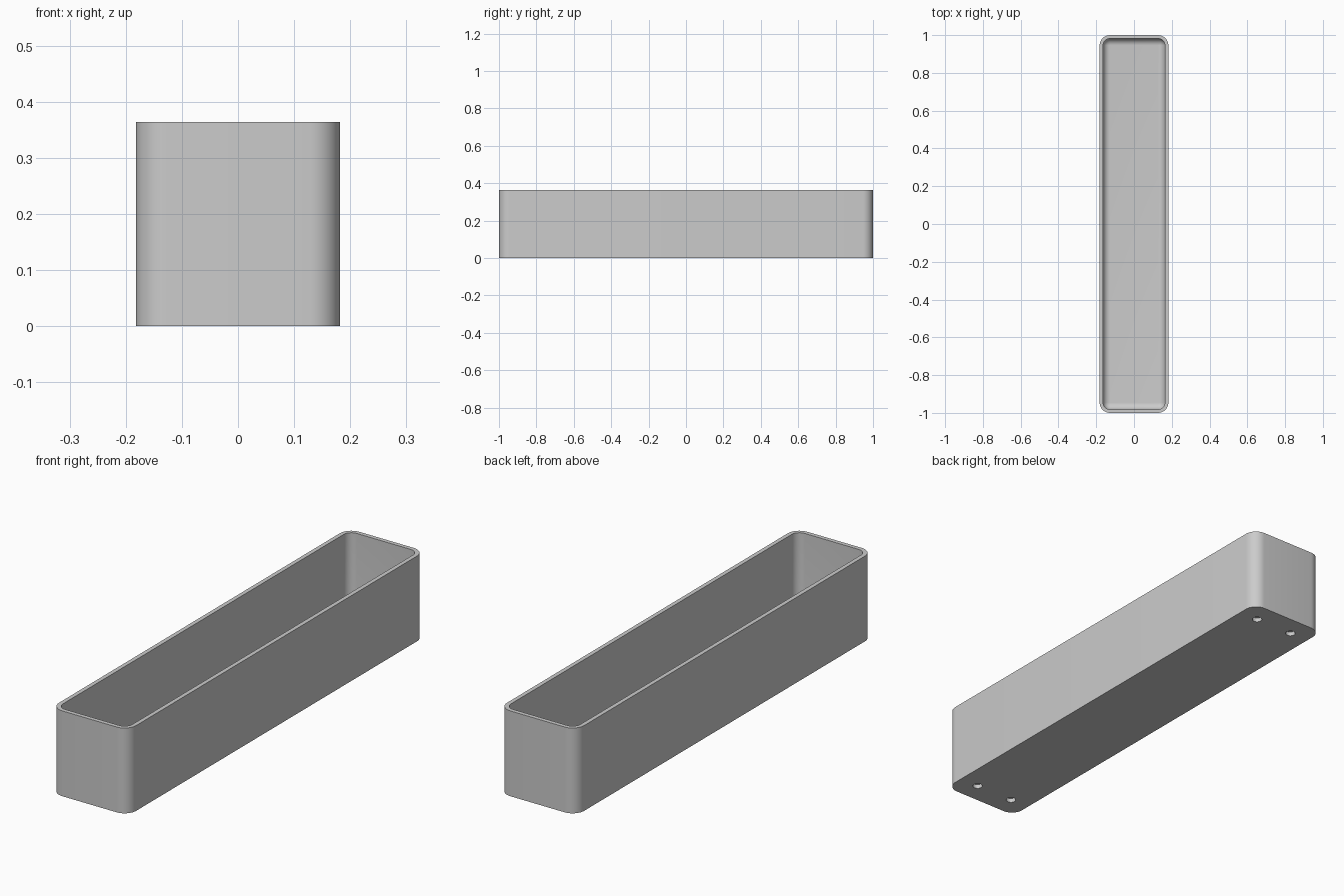
import bpy, bmesh
from math import sin, cos, pi, radians

cube = bpy.data.objects.get("Cube")
if cube:
    bpy.data.objects.remove(cube, do_unlink=True)

UNIT = 2 / 110                      # the tray is 110 x 20 x 20 units
HALF_X, HALF_Y, HEIGHT = 10 * UNIT, 55 * UNIT, 20 * UNIT
WALL, FLOOR = UNIT, 2 * UNIT
OUTER_R, INNER_R = 3 * UNIT, 2 * UNIT
HOLE_R, HOLE_DEPTH = 1.1 * UNIT, UNIT
STEPS = 10

gray = bpy.data.materials.new("light gray")
gray.use_nodes = True
gray.diffuse_color = (0.6, 0.6, 0.6, 1)
gray.node_tree.nodes["Principled BSDF"].inputs["Base Color"].default_value = (0.6, 0.6, 0.6, 1)

bm = bmesh.new()


def rounded_ring(inset, radius, z):
    """Ring of vertices around a rounded rectangle."""
    cx, cy = HALF_X - inset - radius, HALF_Y - inset - radius
    ring = []
    for k, (sx, sy) in enumerate([(1, 1), (-1, 1), (-1, -1), (1, -1)]):
        for i in range(STEPS + 1):
            a = (k + i / STEPS) * pi / 2
            ring.append(bm.verts.new((sx * cx + radius * cos(a), sy * cy + radius * sin(a), z)))
    return ring


def circle_ring(x, y, z, radius, count=24):
    return [bm.verts.new((x + radius * cos(2 * pi * i / count),
                          y + radius * sin(2 * pi * i / count), z)) for i in range(count)]


def bridge(a, b):
    for i in range(len(a)):
        j = (i + 1) % len(a)
        bm.faces.new((a[i], a[j], b[j], b[i]))


def loop_edges(ring):
    return [bm.edges.get((v, ring[(i + 1) % len(ring)])) for i, v in enumerate(ring)]


# Outer wall, flat rim, inner wall and the fillet down to the inner floor
rings = [rounded_ring(0, OUTER_R, 0),
         rounded_ring(0, OUTER_R, HEIGHT),
         rounded_ring(WALL, INNER_R, HEIGHT)]
for i in range(STEPS + 1):
    a = i / STEPS * pi / 2
    rings.append(rounded_ring(WALL + INNER_R * (1 - cos(a)), INNER_R * cos(a),
                              FLOOR + INNER_R * (1 - sin(a))))
for lower, upper in zip(rings, rings[1:]):
    bridge(lower, upper)
bm.faces.new(rings[-1])

# Four blind holes in the underside
border = loop_edges(rings[0])
for sx in (-1, 1):
    for sy in (-1, 1):
        x, y = sx * 5 * UNIT, sy * 50 * UNIT
        mouth = circle_ring(x, y, 0, HOLE_R)
        end = circle_ring(x, y, HOLE_DEPTH, HOLE_R)
        bridge(mouth, end)
        bm.faces.new(end)
        border += loop_edges(mouth)

# Underside around the holes
bmesh.ops.triangle_fill(bm, edges=border, use_beauty=True, normal=(0, 0, -1))

bmesh.ops.remove_doubles(bm, verts=bm.verts[:], dist=1e-5)
bmesh.ops.recalc_face_normals(bm, faces=bm.faces[:])

mesh = bpy.data.meshes.new("tray")
bm.to_mesh(mesh)
bm.free()
mesh.materials.append(gray)
tray = bpy.data.objects.new("tray", mesh)
bpy.context.collection.objects.link(tray)

# Smooth corners, sharp rims
bpy.ops.object.select_all(action='DESELECT')
tray.select_set(True)
bpy.context.view_layer.objects.active = tray
bpy.ops.object.shade_smooth_by_angle(angle=radians(30))
